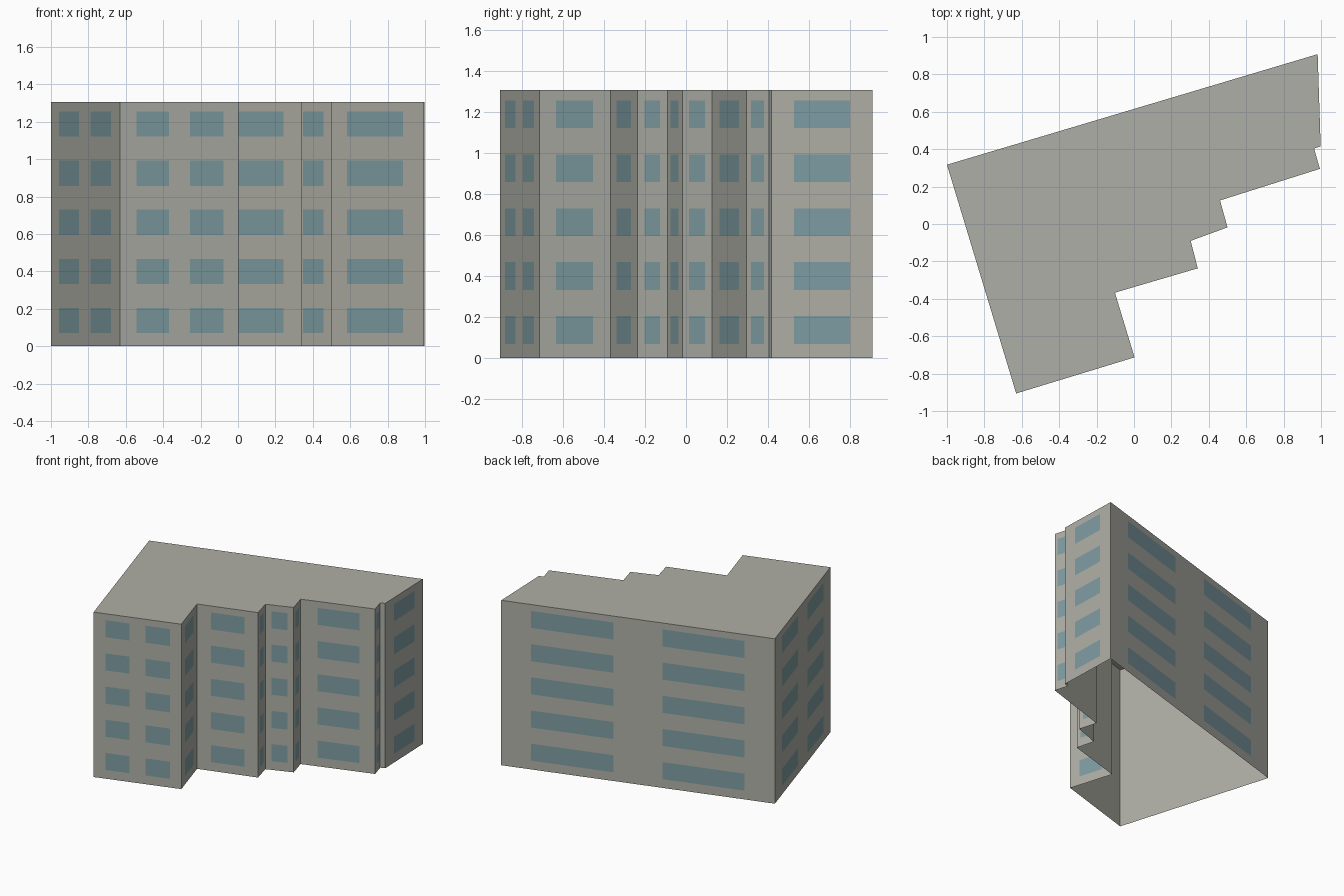
import bpy, bmesh
from mathutils import Vector

if "Cube" in bpy.data.objects:
    bpy.data.objects.remove(bpy.data.objects["Cube"], do_unlink=True)

HEIGHT = 1.305
FLOORS, PITCH = 5, 0.2625
SILL, WINDOW_HEIGHT, OFFSET = 0.07, 0.135, 0.002

# Wall name, start corner (counterclockwise), window spans along the wall
WALLS = [
    ("right_end", (-1.0, 0.317), [(0.12, 0.41), (0.58, 0.87)]),
    ("front_wing", (-0.63, -0.906), [(0.135, 0.41), (0.59, 0.87)]),
    ("wing_side", (0.003, -0.713), [(0.23, 0.75)]),
    ("front_middle", (-0.102, -0.367), [(0.23, 0.78)]),
    ("middle_side", (0.341, -0.237), [(0.23, 0.74)]),
    ("front_bay", (0.303, -0.09), [(0.22, 0.78)]),
    ("bay_side", (0.5, -0.018), [(0.22, 0.76)]),
    ("front_left", (0.46, 0.126), [(0.23, 0.79)]),
    ("left_return", (0.994, 0.295), [(0.2, 0.78)]),
    ("notch", (0.963, 0.403), []),
    ("left_end", (0.998, 0.415), [(0.225, 0.775)]),
    ("back", (0.982, 0.908), [(0.11, 0.41), (0.59, 0.89)]),
]


def material(name, color):
    mat = bpy.data.materials.new(name)
    mat.use_nodes = True
    mat.diffuse_color = (*color, 1)
    mat.node_tree.nodes["Principled BSDF"].inputs["Base Color"].default_value = (*color, 1)
    return mat


def make_object(name, bm, mat):
    mesh = bpy.data.meshes.new(name)
    bm.to_mesh(mesh)
    bm.free()
    mesh.materials.append(mat)
    obj = bpy.data.objects.new(name, mesh)
    bpy.context.collection.objects.link(obj)
    return obj


def upright_quad(bm, a, b, low, high):
    corners = [(a, low), (b, low), (b, high), (a, high)]
    bm.faces.new([bm.verts.new((p.x, p.y, z)) for p, z in corners])


concrete = material("warm grey concrete", (0.43, 0.43, 0.385))
glass = material("blue grey glass", (0.21, 0.335, 0.365))
points = [Vector(corner) for _, corner, _ in WALLS]

# Stepped walls and flat roof, open underneath
bm = bmesh.new()
base = [bm.verts.new((p.x, p.y, 0)) for p in points]
top = [bm.verts.new((p.x, p.y, HEIGHT)) for p in points]
for i in range(len(points)):
    j = (i + 1) % len(points)
    bm.faces.new([base[i], base[j], top[j], top[i]])
bm.faces.new(top)
make_object("building_shell", bm, concrete)

# Window panes on every floor of each wall
for i, (name, _, spans) in enumerate(WALLS):
    if not spans:
        continue
    start, end = points[i], points[(i + 1) % len(points)]
    along = end - start
    outward = Vector((along.y, -along.x)).normalized() * OFFSET
    bm = bmesh.new()
    for floor in range(FLOORS):
        low = SILL + floor * PITCH
        for s, e in spans:
            upright_quad(bm, start + along * s + outward, start + along * e + outward,
                         low, low + WINDOW_HEIGHT)
    make_object(name + "_windows", bm, glass)
